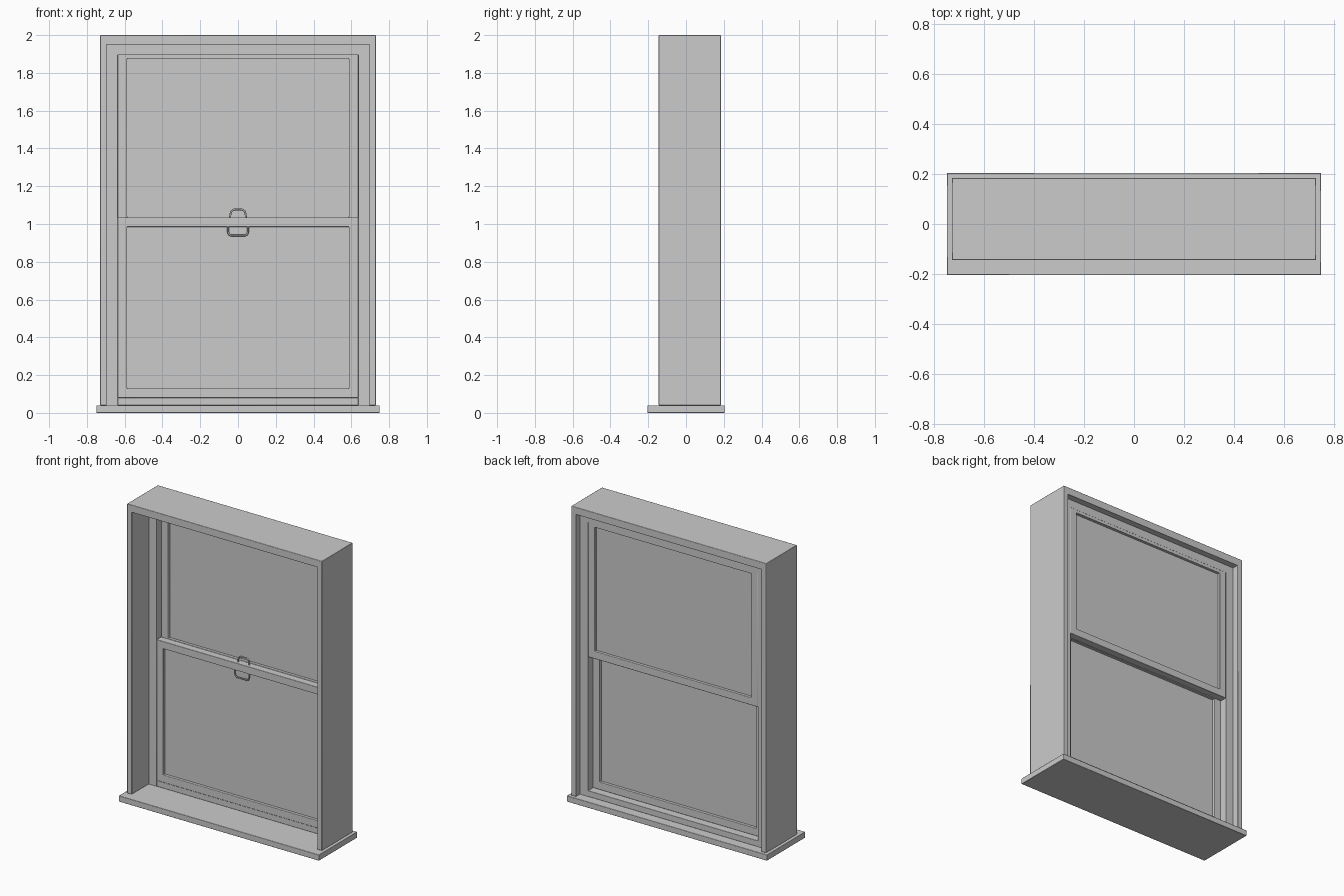
import bpy, bmesh

if "Cube" in bpy.data.objects:
    bpy.data.objects.remove(bpy.data.objects["Cube"])


def finish(name, bm, bevel=0.0):
    bmesh.ops.recalc_face_normals(bm, faces=bm.faces)
    mesh = bpy.data.meshes.new(name)
    bm.to_mesh(mesh)
    bm.free()
    ob = bpy.data.objects.new(name, mesh)
    bpy.context.collection.objects.link(ob)
    if bevel:
        mod = ob.modifiers.new("bevel", "BEVEL")
        mod.width, mod.segments, mod.limit_method = bevel, 2, "ANGLE"
    bpy.context.view_layer.objects.active = ob
    ob.select_set(True)
    bpy.ops.object.shade_smooth_by_angle()
    ob.select_set(False)
    return ob


def loop_xz(bm, half, z0, z1, y):
    return [bm.verts.new((x, y, z)) for x, z in
            ((-half, z0), (-half, z1), (half, z1), (half, z0))]


def surround(name, outer, inner, y0, y1, closed, bevel):
    """Mitred frame between two (half width, bottom, top) rectangles; open at the bottom unless closed."""
    bm = bmesh.new()
    # cross-section corners, each swept around the rectangle
    rings = [loop_xz(bm, *r, y) for r, y in
             ((outer, y0), (outer, y1), (inner, y1), (inner, y0))]
    for k in range(4):
        a, b = rings[k], rings[(k + 1) % 4]
        for i in range(4 if closed else 3):
            j = (i + 1) % 4
            bm.faces.new((a[i], a[j], b[j], b[i]))
    if not closed:
        for i in (0, 3):
            bm.faces.new([r[i] for r in rings])
    return finish(name, bm, bevel)


def slab(name, half, z0, z1, y0, y1, bevel=0.0):
    bm = bmesh.new()
    a, b = loop_xz(bm, half, z0, z1, y0), loop_xz(bm, half, z0, z1, y1)
    bm.faces.new(a)
    bm.faces.new(b)
    for i in range(4):
        j = (i + 1) % 4
        bm.faces.new((a[i], a[j], b[j], b[i]))
    return finish(name, bm, bevel)


def sash(name, z0, z1, y0, y1):
    rail = 0.05
    surround(name + "_sash", (0.637, z0, z1), (0.637 - rail, z0 + rail, z1 - rail), y0, y1, True, 0.003)
    mid = (y0 + y1) / 2
    slab(name + "_glass", 0.592, z0 + rail - 0.005, z1 - rail + 0.005, mid - 0.004, mid + 0.004)


def wire(name, points, y, radius):
    cu = bpy.data.curves.new(name, "CURVE")
    cu.dimensions = "3D"
    cu.bevel_depth, cu.bevel_resolution = radius, 2
    cu.use_fill_caps = True
    sp = cu.splines.new("POLY")
    full = points + [(-x, z) for x, z in reversed(points)]
    sp.points.add(len(full) - 1)
    for p, (x, z) in zip(sp.points, full):
        p.co = (x, y, z, 1)
    bpy.context.collection.objects.link(bpy.data.objects.new(name, cu))


# sill and box frame
slab("sill", 0.75, 0.0, 0.04, -0.205, 0.205, 0.003)
surround("outer_frame", (0.73, 0.04, 2.0), (0.695, 0.04, 1.95), -0.145, 0.185, False, 0.003)

# inner stops that hold the sashes
surround("inner_liner", (0.697, 0.04, 1.952), (0.637, 0.04, 1.895), 0.04, 0.14, False, 0.0)
slab("bottom_stop", 0.637, 0.04, 0.08, 0.04, 0.14, 0.002)

# sliding sashes: lower one in front, upper one behind
sash("lower", 0.08, 1.035, 0.038, 0.088)
sash("upper", 0.985, 1.925, 0.09, 0.139)

# wire catch above the meeting rail and pull below it
wire("catch_loop", [(-0.042, 1.035), (-0.040, 1.055), (-0.034, 1.069), (-0.022, 1.076)], 0.062, 0.005)
wire("pull_handle", [(-0.053, 0.988), (-0.053, 0.958), (-0.048, 0.945), (-0.036, 0.939)], 0.043, 0.005)
